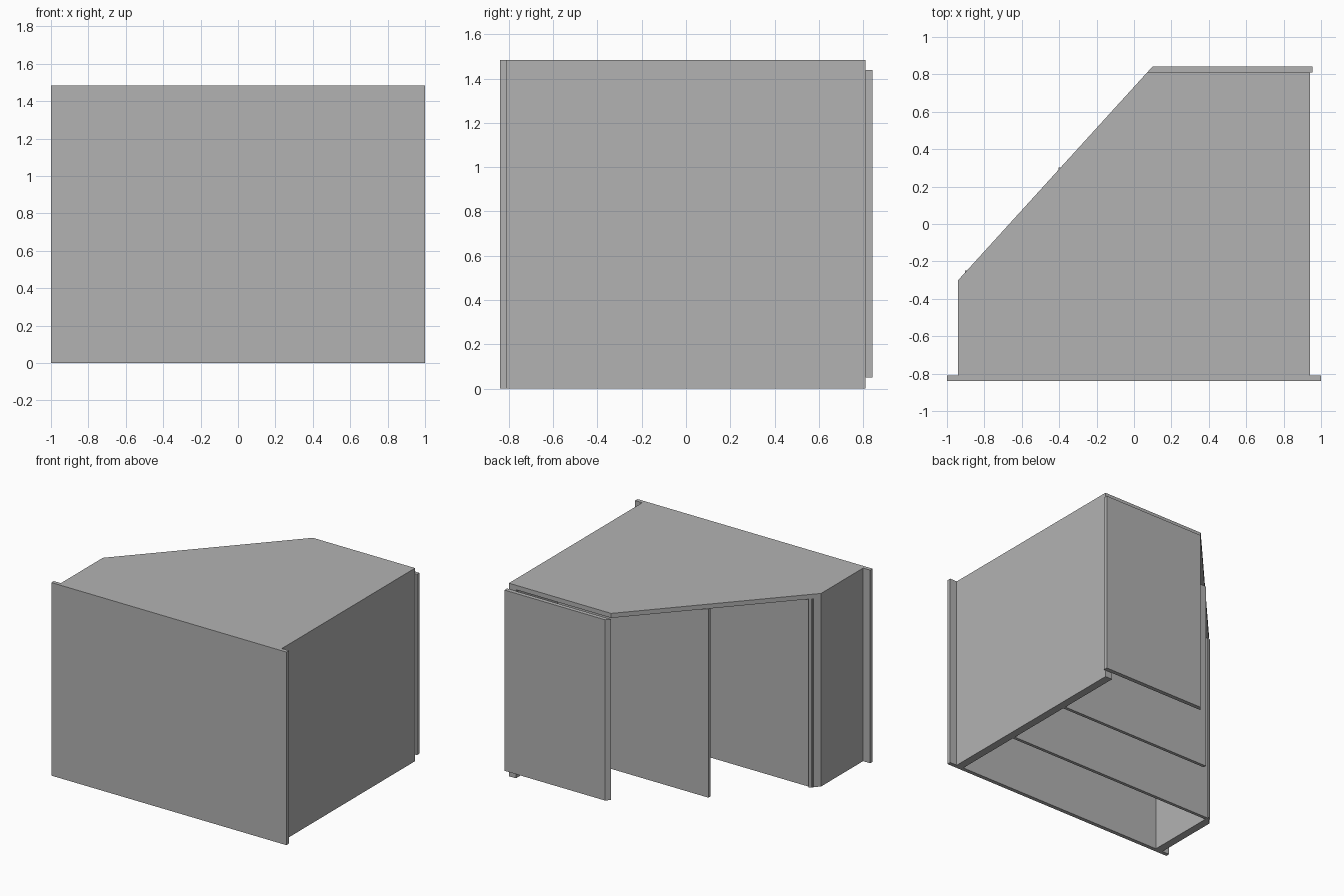
import bpy
import bmesh

if "Cube" in bpy.data.objects:
    bpy.data.objects.remove(bpy.data.objects["Cube"], do_unlink=True)

# Single grey material
grey = bpy.data.materials.new("mid_grey")
grey.use_nodes = True
colour = (0.448, 0.448, 0.448, 1.0)
grey.diffuse_color = colour
grey.node_tree.nodes["Principled BSDF"].inputs["Base Color"].default_value = colour

HEIGHT = 1.485
TOP_THICK = 0.035
UNDER = HEIGHT - TOP_THICK
SIDE = 0.94      # outer face of the side walls
INNER = 0.88     # inner face of the side walls
FRONT = -0.81    # inner face of the front panel
BACK = 0.81


def slope_x(y):
    """x of the slanted opening at depth y"""
    return 0.07 + (y - BACK) * (SIDE + 0.07) / (BACK + 0.3)


def slope_y(x):
    """y of the slanted opening at width x"""
    return BACK + (x - 0.07) * (BACK + 0.3) / (SIDE + 0.07)


def slab(name, outline, z0, z1):
    """Extrude a plan outline from z0 up to z1"""
    bm = bmesh.new()
    face = bm.faces.new([bm.verts.new((x, y, z0)) for x, y in outline])
    result = bmesh.ops.extrude_face_region(bm, geom=[face])
    verts = [g for g in result["geom"] if isinstance(g, bmesh.types.BMVert)]
    bmesh.ops.translate(bm, verts=verts, vec=(0, 0, z1 - z0))
    bmesh.ops.recalc_face_normals(bm, faces=bm.faces)
    mesh = bpy.data.meshes.new(name)
    bm.to_mesh(mesh)
    bm.free()
    mesh.materials.append(grey)
    obj = bpy.data.objects.new(name, mesh)
    bpy.context.collection.objects.link(obj)
    return obj


def board(name, x0, x1, y0, y1, z0, z1):
    return slab(name, [(x0, y0), (x1, y0), (x1, y1), (x0, y1)], z0, z1)


# Wide front panel overhanging both sides
board("front_panel", -1, 1, -0.84, FRONT, 0, HEIGHT)

# Top board with the slanted corner
slab("top_board", [(-SIDE, FRONT), (SIDE, FRONT), (SIDE, BACK),
                   (slope_x(BACK), BACK), (-SIDE, -0.3)], UNDER, HEIGHT)

# Side walls, the right-hand one short and cut along the slant
board("left_wall", INNER, SIDE, FRONT, BACK, 0, UNDER)
slab("right_wall", [(-SIDE, FRONT), (-INNER, FRONT),
                    (-INNER, slope_y(-INNER)), (-SIDE, -0.3)], 0, UNDER)

# Inner dividers parallel to the front, ending at the slant
for label, y in (("rear", 0.29), ("front", -0.26)):
    board(label + "_divider", slope_x(y), INNER, y - 0.012, y + 0.012, 0, UNDER)

# Back panel, shorter than the walls, with one bevelled end
slab("back_panel", [(0.07, BACK), (0.955, BACK), (0.955, 0.842), (0.1, 0.842)],
     0.05, 1.44)
